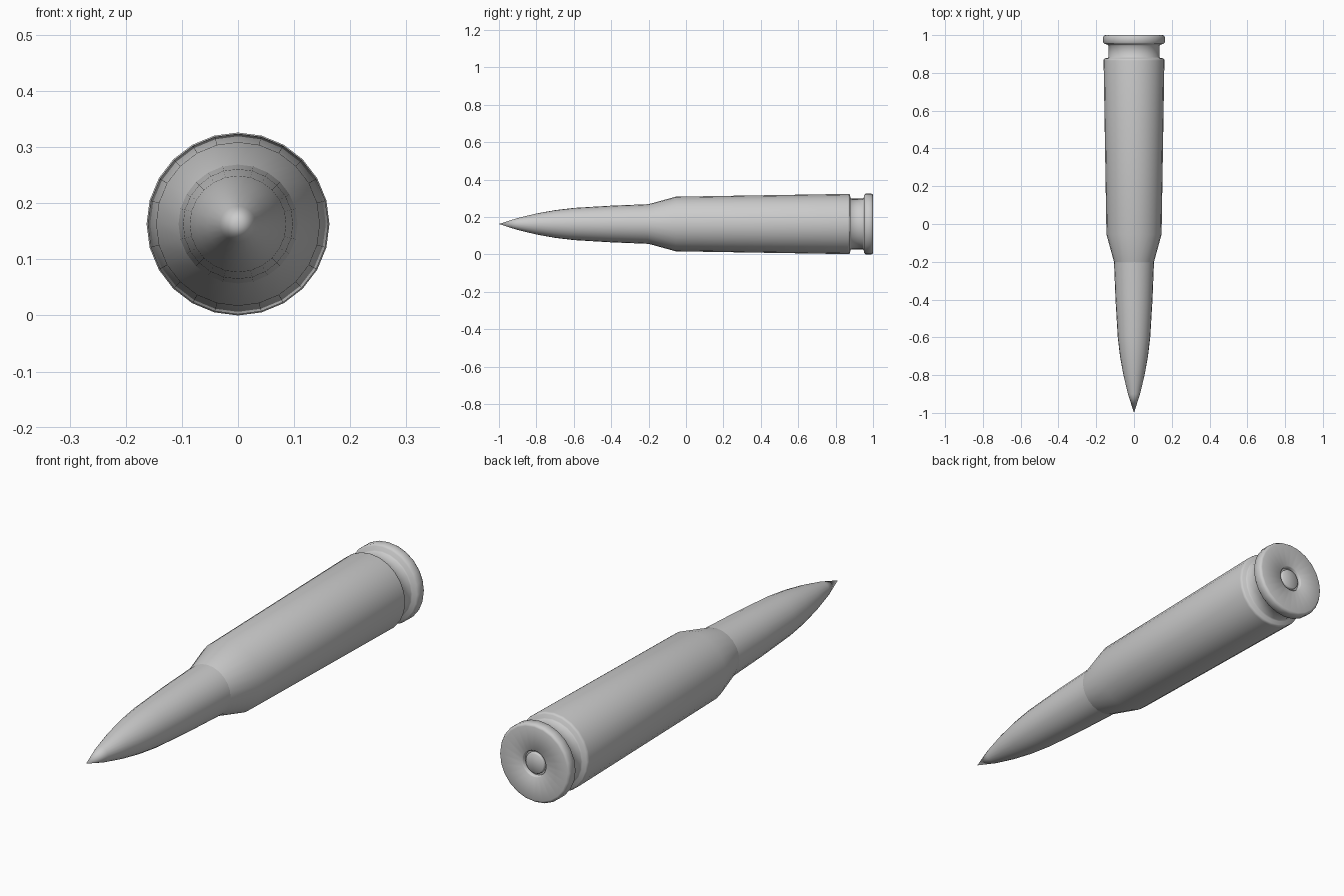
import bpy, bmesh, math
from mathutils import Matrix

if "Cube" in bpy.data.objects:
    bpy.data.objects.remove(bpy.data.objects["Cube"])

SIDES = 24
AXIS_Z = 0.163


def lathe(name, profile, angle=35):
    """Revolve (y, radius) points around a horizontal axis along y."""
    bm = bmesh.new()
    verts = [bm.verts.new((0, y, r)) for y, r in profile]
    edges = [bm.edges.new(pair) for pair in zip(verts, verts[1:])]
    bmesh.ops.spin(bm, geom=verts + edges, cent=(0, 0, 0), axis=(0, 1, 0),
                   angle=math.tau, steps=SIDES, use_merge=True)
    bmesh.ops.remove_doubles(bm, verts=bm.verts, dist=0.0001)
    bmesh.ops.recalc_face_normals(bm, faces=bm.faces)
    # open shells: make sure the outer wall points away from the axis
    side = max(bm.faces, key=lambda f: f.calc_area())
    c = side.calc_center_median()
    if side.normal.x * c.x + side.normal.z * c.z < 0:
        bmesh.ops.reverse_faces(bm, faces=bm.faces)
    bm.transform(Matrix.Translation((0, 0, AXIS_Z)))
    mesh = bpy.data.meshes.new(name)
    bm.to_mesh(mesh)
    bm.free()
    obj = bpy.data.objects.new(name, mesh)
    bpy.context.collection.objects.link(obj)
    bpy.ops.object.select_all(action='DESELECT')
    obj.select_set(True)
    bpy.context.view_layer.objects.active = obj
    bpy.ops.object.shade_smooth_by_angle(angle=math.radians(angle))
    return obj


# pointed front section with a curved nose
lathe("pointed_tip", [(-1, 0), (-0.9, 0.032), (-0.8, 0.056), (-0.7, 0.074),
                      (-0.6, 0.086), (-0.4, 0.098), (-0.2, 0.106)])

# sloped shoulder, tapered body, groove, rim and recessed ring in the base
lathe("body_shell", [(-0.2, 0.106), (-0.055, 0.146), (0.865, 0.161),
                     (0.872, 0.16), (0.877, 0.155), (0.879, 0.14),
                     (0.884, 0.135), (0.945, 0.135), (0.95, 0.14),
                     (0.953, 0.156), (0.96, 0.163), (0.99, 0.163),
                     (0.998, 0.158), (1, 0.152),
                     (1, 0.056), (0.997, 0.053), (0.985, 0.051), (0.985, 0.044)], 50)

# round button in the centre of the base
lathe("base_button", [(0.985, 0.044), (0.994, 0.043), (0.997, 0.04), (0.997, 0)], 50)
